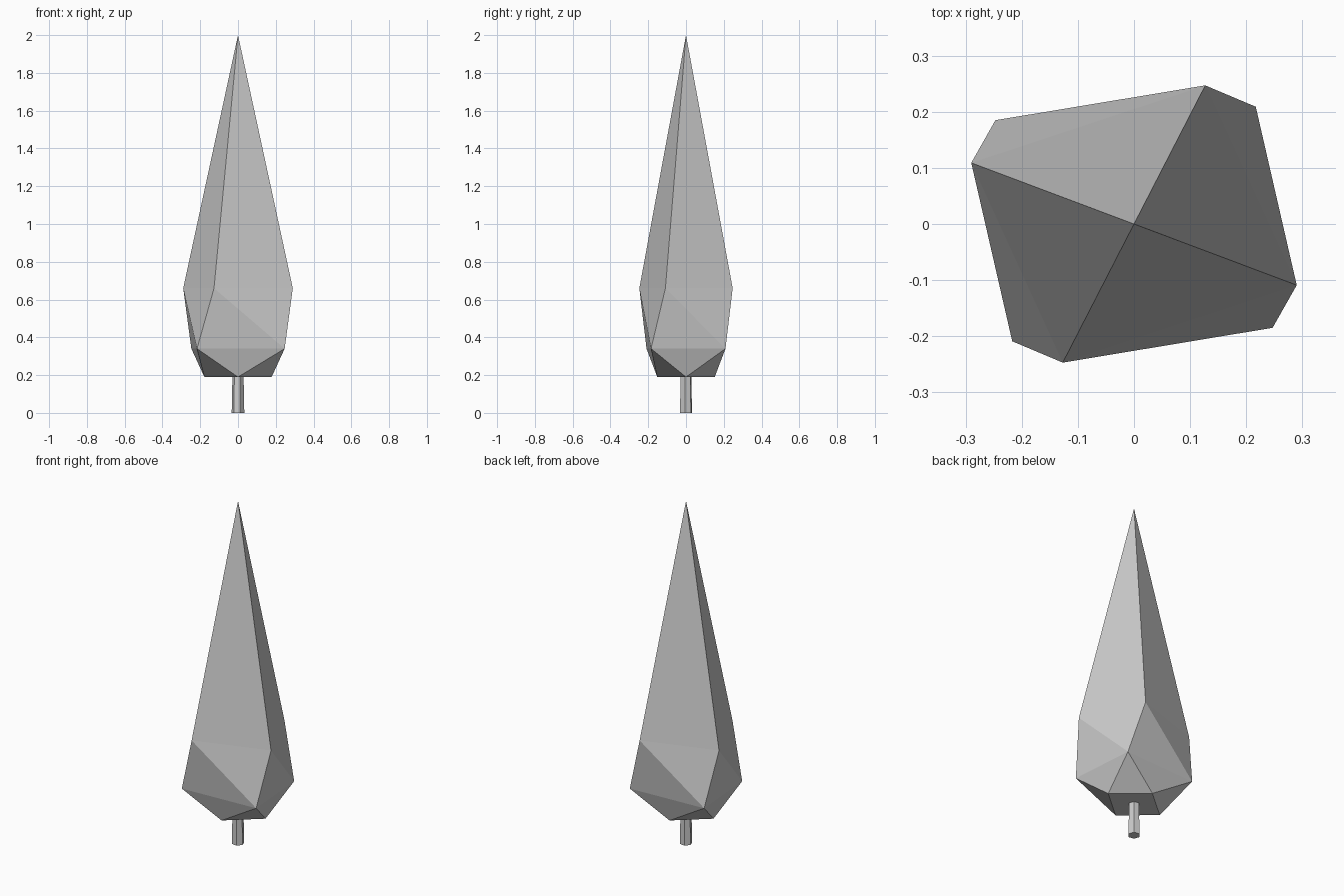
import bpy
import bmesh
import math

if "Cube" in bpy.data.objects:
    bpy.data.objects.remove(bpy.data.objects["Cube"])


def ring(bm, half, z):
    """Four-point ring: two points plus the same two turned 180 degrees."""
    pts = half + [(-x, -y) for x, y in half]
    return [bm.verts.new((x, y, z)) for x, y in pts]


def finish(bm, name):
    bmesh.ops.recalc_face_normals(bm, faces=bm.faces)
    mesh = bpy.data.meshes.new(name)
    bm.to_mesh(mesh)
    bm.free()
    obj = bpy.data.objects.new(name, mesh)
    bpy.context.collection.objects.link(obj)
    return obj


# Foliage: twisted four-sided crown, rings run counter-clockwise
bm = bmesh.new()
base = ring(bm, [(0, -0.152), (0.178, 0)], 0.19)
low = ring(bm, [(-0.217, -0.209), (0.247, -0.185)], 0.34)
wide = ring(bm, [(-0.127, -0.247), (0.29, -0.109)], 0.66)
tip = bm.verts.new((0, 0, 2))
bm.faces.new(base)
for i in range(4):
    j = (i + 1) % 4
    bm.faces.new((low[i], base[i], low[j]))
    bm.faces.new((low[j], base[i], base[j]))
    bm.faces.new((wide[i], low[i], low[j]))
    bm.faces.new((wide[i], low[j], wide[j]))
    bm.faces.new((wide[i], wide[j], tip))
finish(bm, "foliage")

# Trunk: slightly tapered six-sided post
bm = bmesh.new()
bmesh.ops.create_cone(bm, cap_ends=True, segments=6, radius1=0.034, radius2=0.03, depth=0.19)
trunk = finish(bm, "trunk")
trunk.location.z = 0.095
# Edges face x at -10 degrees
first = trunk.data.vertices[0].co
trunk.rotation_euler.z = math.radians(-10) - math.atan2(first.y, first.x)
